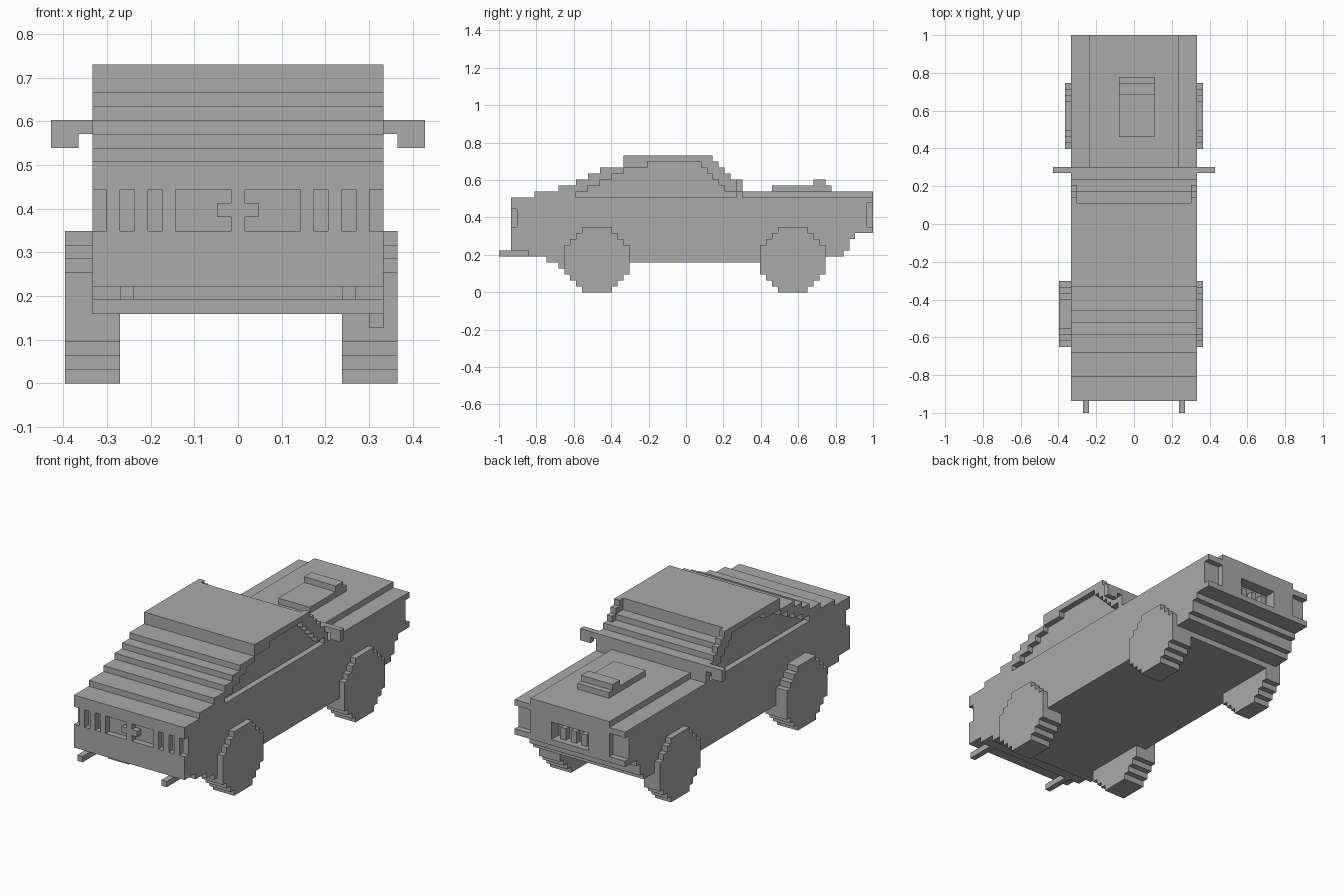
import bpy
import bmesh

default = bpy.data.objects.get("Cube")
if default:
    bpy.data.objects.remove(default, do_unlink=True)

U = 2 / 63  # edge length of one block

paint = bpy.data.materials.new("plain_grey")
paint.use_nodes = True
paint.diffuse_color = (0.4, 0.4, 0.4, 1)
paint.node_tree.nodes["Principled BSDF"].inputs["Base Color"].default_value = (0.4, 0.4, 0.4, 1)


def add_prism(bm, profile, x0, x1):
    """Extrude a closed (y, z) outline from x0 to x1, in blocks."""
    face = bm.faces.new([bm.verts.new((x0 * U, y * U, z * U)) for y, z in profile])
    side = bmesh.ops.extrude_face_region(bm, geom=[face])
    moved = [g for g in side["geom"] if isinstance(g, bmesh.types.BMVert)]
    bmesh.ops.translate(bm, verts=moved, vec=((x1 - x0) * U, 0, 0))


def rect(y0, y1, z0, z1):
    return [(y0, z0), (y1, z0), (y1, z1), (y0, z1)]


def build(name, prisms):
    """Make one object from a list of (profile, x0, x1)."""
    bm = bmesh.new()
    for profile, x0, x1 in prisms:
        add_prism(bm, profile, x0, x1)
    bmesh.ops.recalc_face_normals(bm, faces=bm.faces)
    mesh = bpy.data.meshes.new(name)
    bm.to_mesh(mesh)
    bm.free()
    mesh.materials.append(paint)
    obj = bpy.data.objects.new(name, mesh)
    bpy.context.collection.objects.link(obj)
    return obj


def both_sides(profile, x0, x1):
    return [(profile, x0, x1), (profile, -x1, -x0)]


def stairs(steps, end, base):
    """Stepped outline: each (y, z) starts a tread at y with height z."""
    pts, level = [], base
    for y, z in steps:
        pts += [(y, level), (y, z)]
        level = z
    return pts + [(end, level), (end, base)]


# Lower body with stepped underside
underside = [(-29.5, 7), (-26.5, 7), (-26.5, 6), (-23.5, 6), (-23.5, 5), (23.5, 5),
             (23.5, 6), (26.5, 6), (26.5, 7), (27.5, 7), (27.5, 9), (28.5, 9),
             (28.5, 10), (31.5, 10)]
body = build("lower_body", [(underside + [(31.5, 16), (-29.5, 16)], -10.5, 10.5)])

# Recesses: headlights, grille, tail lights
slot = rect(-30, -28.5, 11, 14)
cuts = both_sides(rect(30.5, 32, 11, 15), 7.5, 11)
cuts += [(rect(29.5, 32, 11, 14), -3.5, 3.5), (slot, -4.5, 4.5)]
for x0, x1 in ((5.5, 6.5), (7.5, 8.5), (9.5, 11)):
    cuts += both_sides(slot, x0, x1)
cutter = build("recess_cutter", cuts)
cutter.hide_render = True
mod = body.modifiers.new("recesses", "BOOLEAN")
mod.operation = "DIFFERENCE"
mod.solver = "EXACT"
mod.object = cutter
carved = bpy.data.meshes.new_from_object(
    body.evaluated_get(bpy.context.evaluated_depsgraph_get()))
body.modifiers.clear()
body.data = carved
bpy.data.objects.remove(cutter, do_unlink=True)

# Cabin core with the sunken windscreen
rear = [(-25.5, 17), (-21.5, 18), (-18.5, 19), (-16.5, 20), (-14.5, 21), (-10.5, 23)]
core = stairs(rear + [(3.5, 21), (5.5, 20), (7.5, 19)], 9.5, 16)
build("cabin", [(core, -9.5, 9.5)])

# Side frames around the sunken windows
outer = stairs(rear + [(4.5, 22), (5.5, 21), (6.5, 20), (7.5, 19)], 9.5, 16)
window = stairs([(-18.5, 17), (-16.5, 18), (-14.5, 19), (-12.5, 20), (-10.5, 21),
                 (-6.5, 22), (2.5, 21), (3.5, 20), (4.5, 19), (5.5, 18), (6.5, 17)], 8.5, 16)
build("window_frames", both_sides(outer + window[::-1], 9.5, 10.5))

# Bonnet panel and scoop
build("bonnet", [(rect(9.5, 31.5, 16, 17), -7.5, 7.5)])
scoop = stairs([(14.5, 18), (21.5, 19), (23.5, 18)], 24.5, 17)
build("bonnet_scoop", [(scoop, -2.5, 3.5)])

# Grille teeth and rear badge plate
build("grille_teeth", [(rect(29.5, 30.5, 11, 13), x - 0.5, x + 0.5) for x in (-2, 0, 2)])
build("rear_cross", [(rect(-29.5, -28.5, 11, 14), -0.5, 0.5)]
      + both_sides(rect(-29.5, -28.5, 12, 13), 0.5, 1.5))

# Door mirrors
build("mirrors", both_sides(rect(8.5, 9.5, 18, 19), 10.5, 11.5)
      + both_sides(rect(8.5, 9.5, 17, 19), 11.5, 13.5))

# Exhaust pipes and the small flap behind one rear wheel
build("exhausts", both_sides(rect(-31.5, -26.5, 6, 7), 7.5, 8.5))
build("mud_flap", [(rect(-21.5, -19.5, 4, 5), 9.5, 10.5)])

# Blocky wheels
half_widths = [2.5, 3.5, 4.5, 5.5, 5.5, 5.5, 5.5, 5.5, 4.5, 3.5, 2.5]
for name, y, x0, x1 in (("rear_left_wheel", -15, 7.5, 11.5),
                        ("rear_right_wheel", -15, -12.5, -8.5),
                        ("front_left_wheel", 18, 7.5, 11.5),
                        ("front_right_wheel", 18, -11.5, -8.5)):
    edge = []
    for z, w in enumerate(half_widths):
        edge += [(w, z), (w, z + 1)]
    edge = [p for i, p in enumerate(edge)
            if not (0 < i < len(edge) - 1 and edge[i - 1][0] == p[0] == edge[i + 1][0])]
    outline = [(y + w, z) for w, z in edge] + [(y - w, z) for w, z in reversed(edge)]
    build(name, [(outline, x0, x1)])
